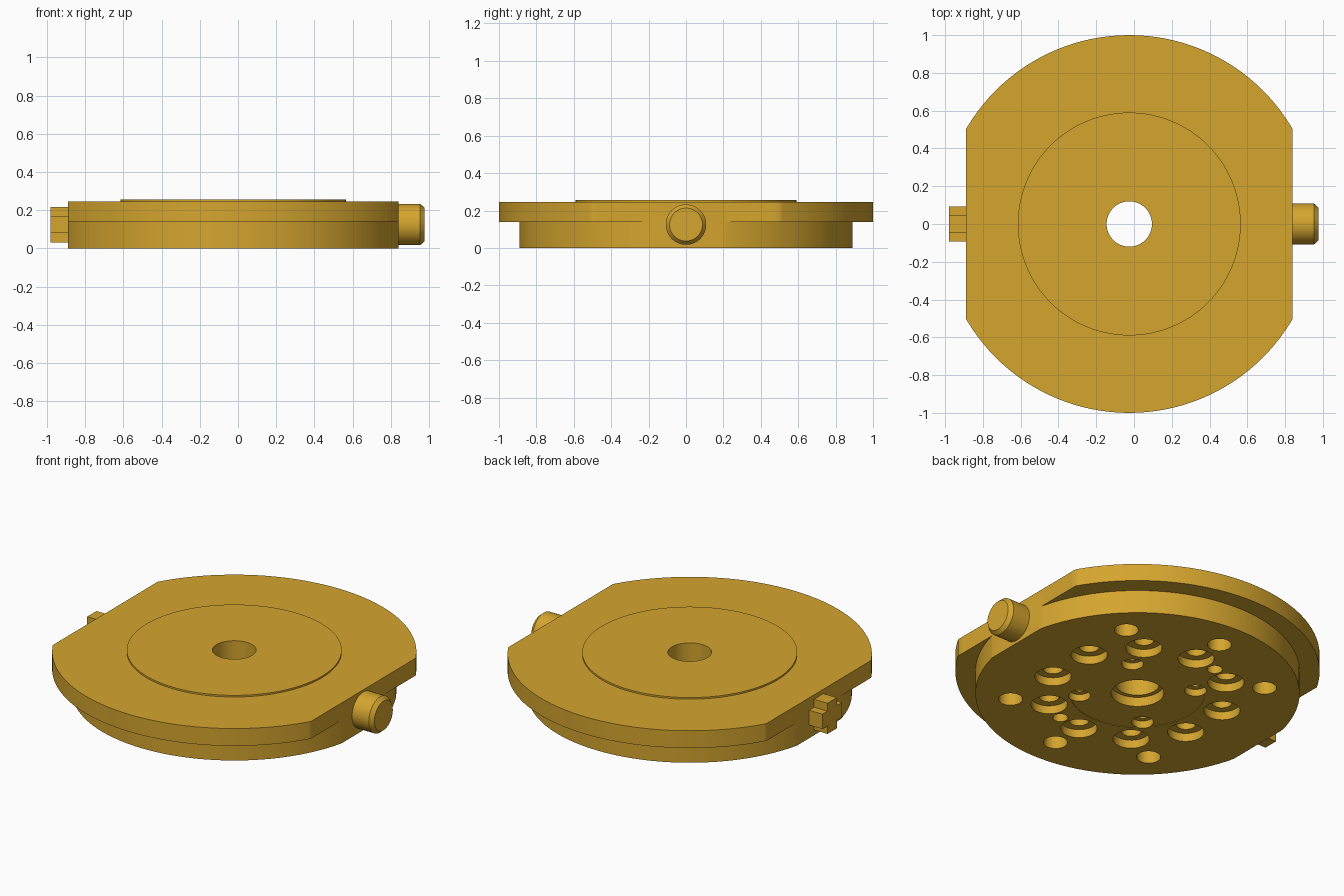
import bpy, bmesh, math
from mathutils import Matrix, Vector

if "Cube" in bpy.data.objects:
    bpy.data.objects.remove(bpy.data.objects["Cube"])

CX = -0.025          # axis of the round body
MID = 0.125          # height of the side fittings

brass = bpy.data.materials.new("brass yellow")
brass.diffuse_color = (0.66, 0.376, 0.028, 1)
brass.use_nodes = True
brass.node_tree.nodes["Principled BSDF"].inputs["Base Color"].default_value = brass.diffuse_color


def lathe(bm, profile, segs, mat=Matrix(), closed=False):
    """Revolve (radius, height) points about z; radius 0 becomes a pole."""
    rings = []
    for r, z in profile:
        n = 1 if r == 0 else segs
        rings.append([bm.verts.new(mat @ Vector((r * math.cos(math.tau * i / segs),
                                                 r * math.sin(math.tau * i / segs), z)))
                      for i in range(n)])
    pairs = list(zip(rings, rings[1:]))
    if closed:
        pairs.append((rings[-1], rings[0]))
    for a, b in pairs:
        for i in range(segs):
            j = (i + 1) % segs
            loop = [a[i % len(a)], a[j % len(a)], b[j % len(b)], b[i % len(b)]]
            bm.faces.new(list(dict.fromkeys(loop)))


def finish(bm, name):
    bmesh.ops.recalc_face_normals(bm, faces=bm.faces)
    me = bpy.data.meshes.new(name)
    bm.to_mesh(me)
    bm.free()
    me.materials.append(brass)
    ob = bpy.data.objects.new(name, me)
    bpy.context.collection.objects.link(ob)
    return ob


def activate(ob):
    bpy.ops.object.select_all(action='DESELECT')
    ob.select_set(True)
    bpy.context.view_layer.objects.active = ob


def boolean(ob, cutter, operation):
    cutter.hide_render = True
    m = ob.modifiers.new("cut", 'BOOLEAN')
    m.operation, m.object, m.solver = operation, cutter, 'EXACT'
    activate(ob)
    bpy.ops.object.modifier_apply(modifier=m.name)
    bpy.data.objects.remove(cutter)


# Stepped round body: raised pad, flange, base and stepped centre bore
bm = bmesh.new()
lathe(bm, [(0.12, 0.255), (0.59, 0.255), (0.59, 0.245), (1, 0.245), (1, 0.14), (0.89, 0.14),
           (0.89, 0), (0.37, 0), (0.37, 0.003), (0.145, 0.003), (0.145, 0.06), (0.12, 0.06)],
      128, Matrix.Translation((CX, 0, 0)), closed=True)
body = finish(bm, "round_body")

# Side flats
bm = bmesh.new()
bmesh.ops.create_cube(bm, size=1, matrix=Matrix.Translation((CX, 0, 0.1)) @ Matrix.Diagonal((1.73, 3, 1, 1)))
boolean(body, finish(bm, "flat_cutter"), 'INTERSECT')

# Holes in the underside
bm = bmesh.new()


def hole(radius, degrees, profile, segs=32):
    a = math.radians(degrees)
    lathe(bm, profile, segs, Matrix.Translation((CX + radius * math.cos(a), radius * math.sin(a), 0)))


def stepped(r1, z1, r2, z2):
    return [(0, -0.02), (r1, -0.02), (r1, z1), (r2, z1), (r2, z2), (0, z2)]


for k in range(10):                                  # ring of counterbored bolt holes
    hole(0.5, 18 + 36 * k, stepped(0.1, 0.05, 0.055, 0.12), 30)
for d in (45, 135, 225, 315):                        # inner screw holes
    hole(0.32, d, stepped(0.06, 0.045, 0.03, 0.1))
for d in (45, 90, 135, 225, 270, 315):               # outer plain holes
    hole(0.7, d, [(0, -0.02), (0.066, -0.02), (0.066, 0.12), (0, 0.12)])
for d in (108, 288):                                 # small dowel holes
    hole(0.5, d, [(0, -0.02), (0.042, -0.02), (0.042, 0.12), (0, 0.12)])
boolean(body, finish(bm, "hole_cutter"), 'DIFFERENCE')

# Round chamfered knob on the right flat
bm = bmesh.new()
lathe(bm, [(0, 0.82), (0.108, 0.82), (0.108, 0.953), (0.088, 0.976), (0, 0.976)], 48,
      Matrix.Translation((0, 0, MID)) @ Matrix.Rotation(math.pi / 2, 4, 'Y'))
knob = finish(bm, "side_knob")

# Cross-shaped key on the left flat
bm = bmesh.new()
w, l = 0.045, 0.093
quarter = [(l, -w), (l, w), (w, w)]
cross = [Matrix.Rotation(math.pi / 2 * q, 2) @ Vector(p) for q in range(4) for p in quarter]
face = bm.faces.new([bm.verts.new((-0.98, p.x, MID + p.y)) for p in cross])
ext = bmesh.ops.extrude_face_region(bm, geom=[face])
bmesh.ops.translate(bm, vec=(0.11, 0, 0), verts=[v for v in ext["geom"] if isinstance(v, bmesh.types.BMVert)])
finish(bm, "cross_key")

for ob in (body, knob):
    activate(ob)
    bpy.ops.object.shade_smooth_by_angle(angle=math.radians(30))
